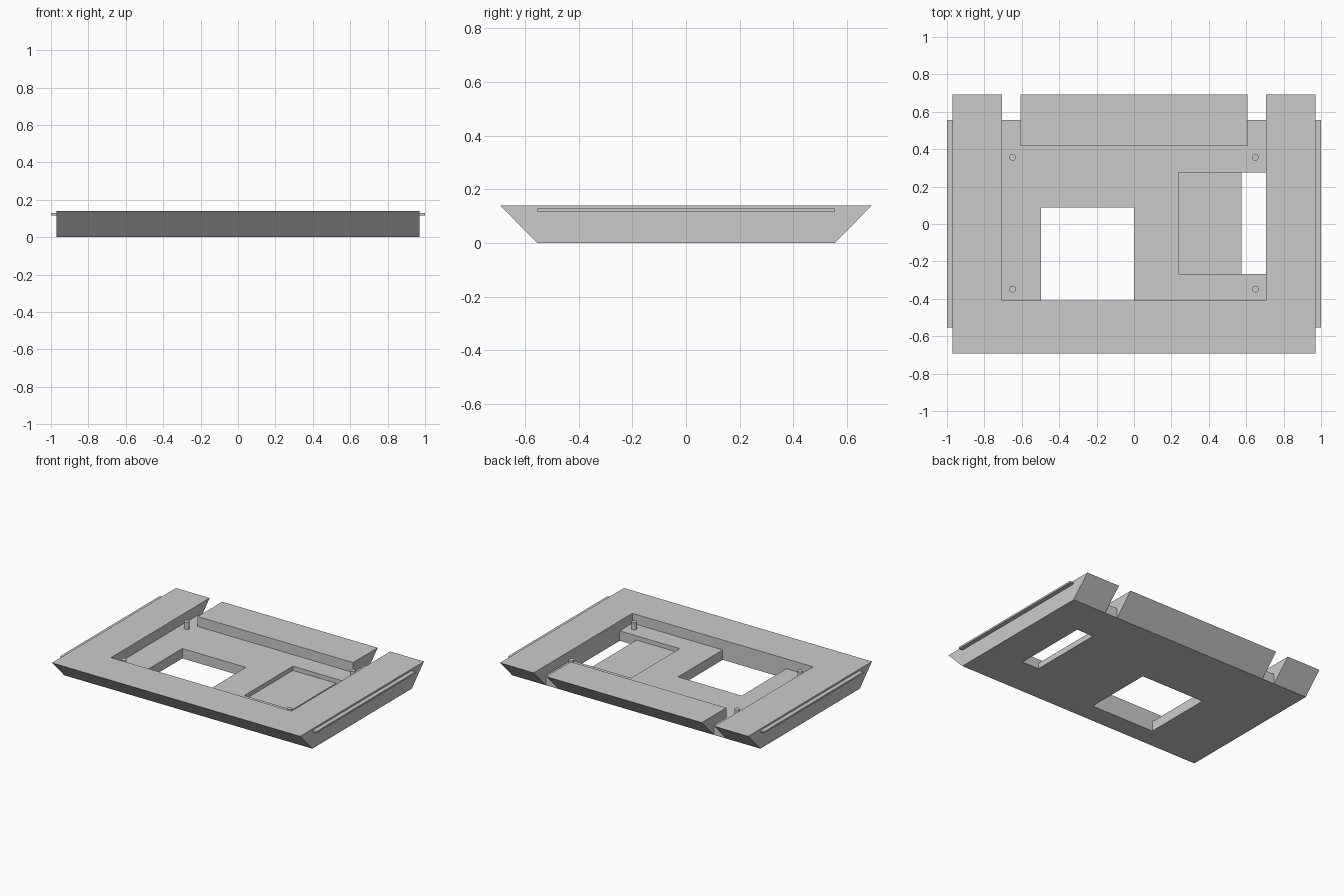
import bpy, bmesh

old = bpy.data.objects.get("Cube")
if old:
    bpy.data.objects.remove(old, do_unlink=True)

HX, TOP, FLOOR, RECESS = 0.97, 0.14, 0.07, 0.04
HY_TOP, HY_BASE = 0.692, 0.555

grey = bpy.data.materials.new("plain grey")
grey.use_nodes = True
colour = (0.6, 0.6, 0.6, 1)
grey.diffuse_color = colour
grey.node_tree.nodes["Principled BSDF"].inputs["Base Color"].default_value = colour


def add_object(name, bm):
    bmesh.ops.recalc_face_normals(bm, faces=bm.faces)
    mesh = bpy.data.meshes.new(name)
    bm.to_mesh(mesh)
    bm.free()
    mesh.materials.append(grey)
    obj = bpy.data.objects.new(name, mesh)
    bpy.context.collection.objects.link(obj)
    return obj


def box(name, xs, ys, zs):
    bm = bmesh.new()
    bmesh.ops.create_cube(bm, size=1)
    for v in bm.verts:
        v.co = [r[0] if c < 0 else r[1] for c, r in zip(v.co, (xs, ys, zs))]
    return add_object(name, bm)


def cut(target, xs, ys, zs):
    cutter = box("cutter", xs, ys, zs)
    cutter.hide_render = True
    mod = target.modifiers.new("cut", 'BOOLEAN')
    mod.operation, mod.solver, mod.object = 'DIFFERENCE', 'EXACT', cutter
    bpy.context.view_layer.objects.active = target
    bpy.ops.object.modifier_apply(modifier=mod.name)
    bpy.data.objects.remove(cutter, do_unlink=True)


# Tray body: sloped front and back, extruded along x
bm = bmesh.new()
profile = [(-HY_BASE, 0), (HY_BASE, 0), (HY_TOP, TOP), (-HY_TOP, TOP)]
end = bm.faces.new([bm.verts.new((-HX, y, z)) for y, z in profile])
side = bmesh.ops.extrude_face_region(bm, geom=[end])["geom"]
bmesh.ops.translate(bm, vec=(2 * HX, 0, 0),
                    verts=[g for g in side if isinstance(g, bmesh.types.BMVert)])
body = add_object("tray_body", bm)

# Main pocket, with two channels leading out through the back
cut(body, (-0.706, 0.706), (-0.41, 0.418), (FLOOR, 0.3))
for xs in ((-0.706, -0.608), (0.608, 0.706)):
    cut(body, xs, (0.3, 0.9), (FLOOR, 0.3))
    cut(body, xs, (HY_BASE, 0.9), (-0.1, 0.3))

# Square window, shallow recess and slot beside it
cut(body, (-0.497, 0), (-0.41, 0.088), (-0.1, 0.1))
cut(body, (0.237, 0.706), (-0.268, 0.275), (RECESS, 0.1))
cut(body, (0.575, 0.706), (-0.268, 0.275), (-0.1, 0.1))

# Slide rails on both ends
for name, s in (("left_rail", 1), ("right_rail", -1)):
    box(name, sorted((s * 0.96, s)), (-0.553, 0.555), (0.116, 0.128))

# Mounting pins at the pocket corners
for xname, x in (("left", 0.649), ("right", -0.649)):
    for yname, y in (("front", -0.348), ("back", 0.356)):
        bm = bmesh.new()
        bmesh.ops.create_cone(bm, cap_ends=True, segments=24, radius1=0.018,
                              radius2=0.018, depth=0.06)
        bmesh.ops.translate(bm, verts=bm.verts, vec=(x, y, FLOOR + 0.02))
        pin = add_object(f"{yname}_{xname}_pin", bm)
        for face in pin.data.polygons:
            face.use_smooth = len(face.vertices) == 4
        pin.data.set_sharp_from_angle(angle=0.6)
